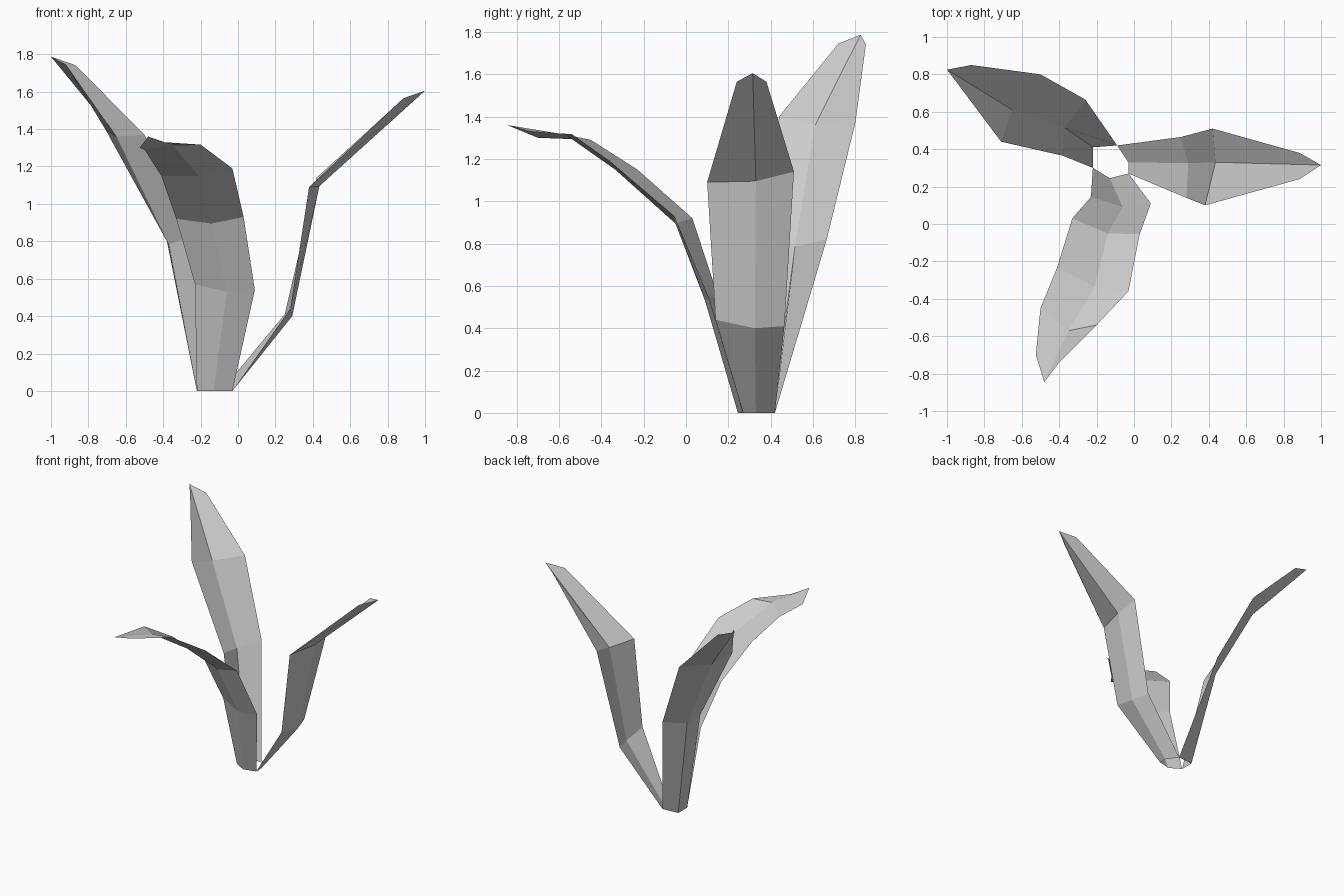
import bpy

# Shared base ring of the plant, on the ground
A, B, C = (-0.03, 0.27, 0), (-0.09, 0.42, 0), (-0.22, 0.30, 0)


def leaf(name, sections):
    """Loft a folded leaf through cross-sections: left edge, midrib, right edge."""
    verts = [p for s in sections for p in s]
    faces = []
    for r in range(len(sections) - 1):
        for c in range(2):
            i = r * 3 + c
            faces.append((i, i + 1, i + 4, i + 3))
    mesh = bpy.data.meshes.new(name)
    mesh.from_pydata(verts, [], faces)
    mesh.update()
    obj = bpy.data.objects.new(name, mesh)
    bpy.context.collection.objects.link(obj)
    return obj


# Leaf leaning to the right
leaf("right_leaf", [
    (A, (-0.03, 0.33, 0), B),
    ((0.28, 0.14, 0.44), (0.29, 0.325, 0.40), (0.25, 0.465, 0.41)),
    ((0.38, 0.10, 1.09), (0.435, 0.33, 1.095), (0.42, 0.51, 1.14)),
    ((0.885, 0.24, 1.565), (1.0, 0.315, 1.605), (0.885, 0.38, 1.565)),
])

# Tall leaf leaning to the back left
leaf("back_leaf", [
    (B, (-0.22, 0.41, 0), C),
    ((-0.26, 0.665, 0.82), (-0.37, 0.515, 0.785), (-0.38, 0.365, 0.80)),
    ((-0.50, 0.80, 1.37), (-0.65, 0.61, 1.36), (-0.71, 0.44, 1.40)),
    ((-0.87, 0.85, 1.742), (-1.0, 0.825, 1.787), (-0.92, 0.72, 1.745)),
])

# Drooping leaf at the front
leaf("front_leaf", [
    (C, (-0.13, 0.245, 0), A),
    ((-0.23, 0.145, 0.57), (-0.06, 0.09, 0.53), (0.09, 0.11, 0.54)),
    ((-0.33, 0.03, 0.92), (-0.14, -0.05, 0.895), (0.03, -0.055, 0.93)),
    ((-0.41, -0.23, 1.15), (-0.21, -0.335, 1.15), (-0.03, -0.36, 1.19)),
    ((-0.50, -0.45, 1.29), (-0.35, -0.57, 1.315), (-0.20, -0.54, 1.317)),
    ((-0.525, -0.70, 1.30), (-0.48, -0.845, 1.36), (-0.40, -0.74, 1.33)),
])
